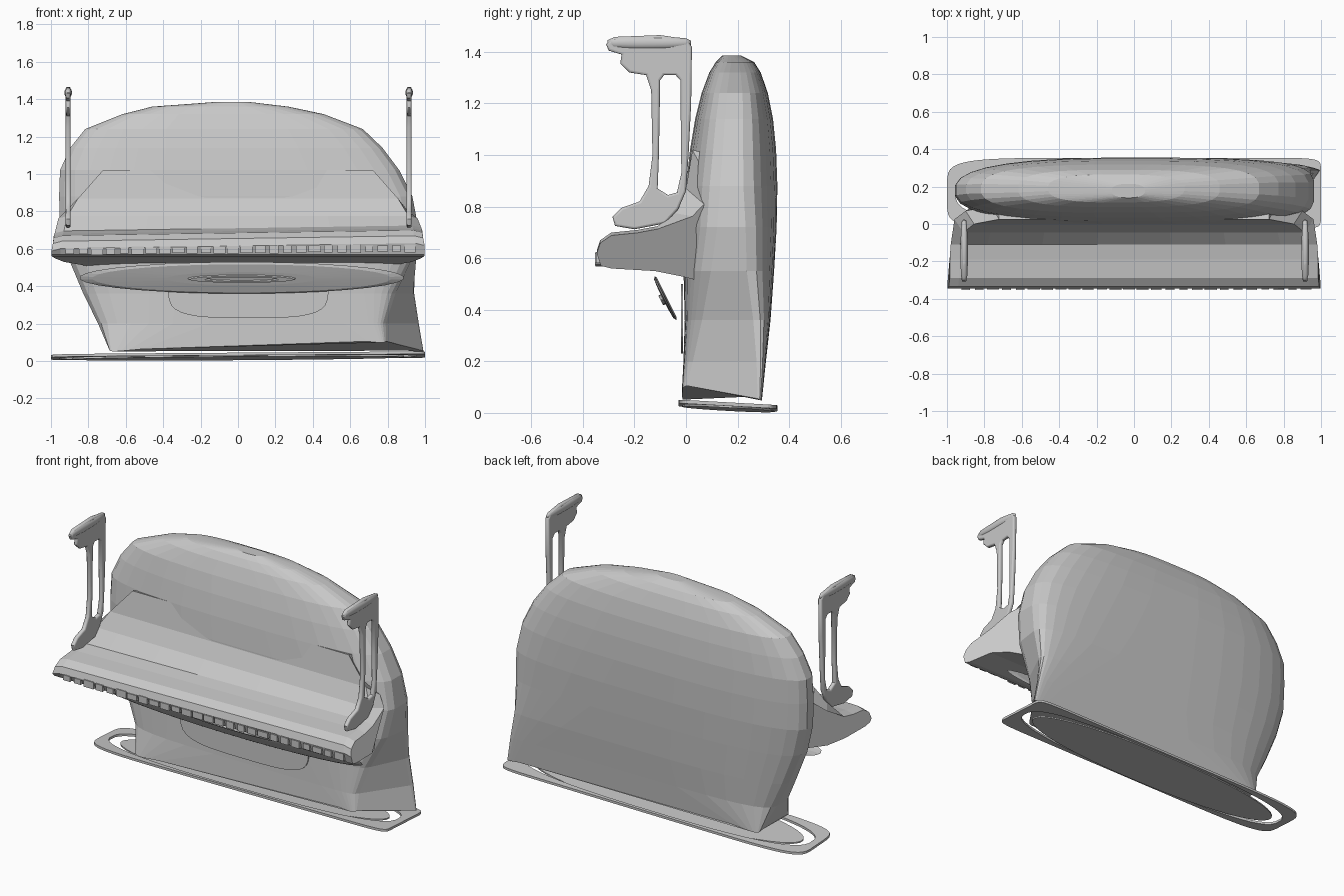
import bpy, bmesh, math, random
from math import cos, sin, pi, radians

cube = bpy.data.objects.get("Cube")
if cube:
    bpy.data.objects.remove(cube, do_unlink=True)
random.seed(4)

grey = bpy.data.materials.new("plain_grey")
grey.use_nodes = True
COLOUR = (0.58, 0.58, 0.58, 1)
grey.diffuse_color = COLOUR
grey.node_tree.nodes["Principled BSDF"].inputs["Base Color"].default_value = COLOUR


def finish(name, bm):
    bmesh.ops.recalc_face_normals(bm, faces=bm.faces)
    mesh = bpy.data.meshes.new(name)
    bm.to_mesh(mesh)
    bm.free()
    mesh.materials.append(grey)
    obj = bpy.data.objects.new(name, mesh)
    bpy.context.collection.objects.link(obj)
    return obj


def loft(name, rings, closed=False):
    """Skin equal-length rings; cap the ends, or join last to first."""
    bm = bmesh.new()
    loops = [[bm.verts.new(p) for p in ring] for ring in rings]
    pairs = list(zip(loops, loops[1:]))
    if closed:
        pairs.append((loops[-1], loops[0]))
    else:
        bm.faces.new(loops[0])
        bm.faces.new(loops[-1])
    for a, b in pairs:
        for i in range(len(a)):
            j = (i + 1) % len(a)
            bm.faces.new((a[i], a[j], b[j], b[i]))
    return finish(name, bm)


def oval(rx, ry, n=2.0, count=32, left=None):
    """Superellipse outline; larger n is squarer, left half may differ."""
    out = []
    for i in range(count):
        c, s = cos(2 * pi * (i + 0.5) / count), sin(2 * pi * (i + 0.5) / count)
        power = left if left and c < 0 else n
        out.append((math.copysign(abs(c) ** (2 / power), c) * rx,
                    math.copysign(abs(s) ** (2 / power), s) * ry))
    return out


# Domed body: z, left x, right x, front y, back y, right and left squareness,
# and how far the right front corner cuts in
layers = [
    (0.045, -0.69, 1.0, -0.015, 0.295, 40, 20, 0.22),
    (0.20, -0.75, 0.985, -0.01, 0.31, 18, 4, 0.22),
    (0.36, -0.83, 0.97, -0.005, 0.328, 9, 3, 0.16),
    (0.55, -0.91, 0.97, -0.01, 0.342, 5, 2.7, 0.05),
    (0.72, -0.955, 0.965, 0.00, 0.352, 4, 2.6, 0),
    (0.88, -0.96, 0.935, 0.00, 0.355, 3.4, 2.6, 0),
    (1.02, -0.955, 0.865, 0.015, 0.35, 3.2, 2.6, 0),
    (1.14, -0.90, 0.775, 0.035, 0.338, 3.2, 2.6, 0),
    (1.24, -0.82, 0.67, 0.06, 0.318, 3.2, 2.8, 0),
    (1.32, -0.62, 0.46, 0.09, 0.29, 3, 3, 0),
    (1.36, -0.46, 0.27, 0.115, 0.265, 2.8, 2.8, 0),
    (1.385, -0.12, 0.06, 0.14, 0.215, 2.4, 2.4, 0),
]
rings = []
for z, x0, x1, y0, y1, n, n_left, tuck in layers:
    ring = []
    for u, v in oval(1, 1, n, 32, n_left):
        x = (x0 + x1) / 2 + u * (x1 - x0) / 2
        if u > 0.5:
            x -= tuck * (1 - v) / 2
        arch = 0.05 * (1 - (u * v) ** 2) if z < 0.1 else 0
        if z < 0.1 and u > 0.6 and v < -0.6:
            arch += 0.05
        ring.append((x, (y0 + y1) / 2 + v * (y1 - y0) / 2, z + arch))
    rings.append(ring)
loft("body", rings)

# Front shelf sweeping up into the body: y, z, half length
shelf_profile = [(-0.29, 0.70, 0.985), (-0.19, 0.71, 0.985), (-0.11, 0.725, 0.98),
                 (-0.045, 0.775, 0.96), (0.0, 0.87, 0.9), (0.025, 1.02, 0.76),
                 (0.1, 1.0, 0.76), (0.1, 0.5, 0.76), (-0.02, 0.53, 0.93),
                 (-0.12, 0.55, 0.98), (-0.29, 0.56, 0.995), (-0.33, 0.57, 0.998),
                 (-0.346, 0.63, 0.998), (-0.333, 0.67, 0.99)]
rings = []
for s in (-1, -0.95, -0.8, -0.5, -0.2, 0.2, 0.5, 0.8, 0.95, 1):
    ring = []
    for y, z, reach in shelf_profile:
        if 0.6 < z < 0.76:
            z -= 0.03 * (1 - s) / 2 + (0.012 if abs(s) == 1 else 0)
        if abs(s) == 1 and z > 0.75:            # ends melt into the body
            y, z = y + 0.07, 0.75 + (z - 0.75) * 0.5
        ring.append((s * reach, y, z))
    rings.append(ring)
loft("shelf", rings)

# Row of small uneven teeth along the shelf lip
bm = bmesh.new()
for i in range(26):
    x = -0.9 + 1.82 * i / 25
    made = bmesh.ops.create_cube(bm, size=1)["verts"]
    bmesh.ops.scale(bm, verts=made, vec=(random.uniform(0.04, 0.068), 0.03,
                                         random.uniform(0.03, 0.045)))
    bmesh.ops.translate(bm, verts=made,
                        vec=(x, random.uniform(-0.339, -0.334), 0.595 + 0.008 * x))
finish("lip_teeth", bm)


# Tilted oval disc below the shelf, with a raised slot in its centre
def tilted(points, out):
    return [(0.02 + x, -0.08 - 0.5 * v - 0.9 * out, 0.445 + v - 0.45 * out)
            for x, v in points]


loft("front_disc", [tilted(oval(rx, rz), out) for rx, rz, out in
                    ((0.80, 0.078, -0.006), (0.87, 0.085, 0.0),
                     (0.80, 0.075, 0.007), (0.4, 0.035, 0.010))])
loft("disc_slot", [tilted(oval(rx, rz), out) for rx, rz, out in
                   ((0.30, 0.022, 0.0), (0.28, 0.018, 0.02),
                    (0.2, 0.011, 0.02), (0.18, 0.009, 0.008))])

# Thin rounded plate on the lower front
loft("lower_plate", [[(0.055 + x * (1 + 0.3 * v), y, 0.365 + v)
                      for x, v in oval(0.43, 0.135, 3.6)]
                     for y in (-0.02, -0.012)])


# Base: an oval sheet inside a squared frame, both tilted
def base(points, lift):
    return [(x, 0.162 + y, 0.026 + lift - 0.055 * y + 0.007 * x) for x, y in points]


inner = oval(0.955, 0.174, 2.7, 48)
outer = oval(1.0, 0.192, 16, 48, left=6)
loft("base_oval", [base(oval(0.89, 0.178, 2.1, 48), h) for h in (-0.012, -0.004)])
loft("base_frame", [base(inner, -0.006), base(outer, -0.006),
                    base(outer, 0.008), base(inner, 0.008)], closed=True)

# Upright end handles: flat outline with a long slot
handle_outline = [(-0.31, 1.43), (-0.28, 1.458), (-0.1, 1.465), (0.0, 1.45),
                  (0.023, 1.42), (0.02, 1.2), (0.01, 1.0), (0.0, 0.86),
                  (-0.03, 0.79), (-0.08, 0.735), (-0.2, 0.712), (-0.275, 0.725),
                  (-0.285, 0.76), (-0.25, 0.795), (-0.18, 0.82), (-0.145, 0.88),
                  (-0.13, 1.0), (-0.135, 1.25), (-0.155, 1.31), (-0.22, 1.32),
                  (-0.255, 1.355), (-0.25, 1.39), (-0.3, 1.405)]
handle_slot = [(-0.1, 1.29), (-0.085, 1.31), (-0.04, 1.31), (-0.022, 1.29),
               (-0.02, 1.1), (-0.018, 0.93), (-0.035, 0.855), (-0.07, 0.845),
               (-0.11, 0.87), (-0.105, 1.0)]


def handle(name, x):
    curve = bpy.data.curves.new(name, "CURVE")
    curve.dimensions = "2D"
    curve.fill_mode = "BOTH"
    curve.extrude, curve.bevel_depth, curve.offset = 0.004, 0.009, -0.009
    curve.bevel_resolution = 2
    for points in (handle_outline, handle_slot):
        spline = curve.splines.new("POLY")
        spline.points.add(len(points) - 1)
        for p, (y, z) in zip(spline.points, points):
            p.co = (y, z, 0, 1)
        spline.use_cyclic_u = True
    obj = bpy.data.objects.new(name, curve)
    obj.location.x = x
    obj.rotation_euler = (radians(90), 0, radians(90))
    curve.materials.append(grey)
    bpy.context.collection.objects.link(obj)
    bpy.ops.object.select_all(action="DESELECT")
    obj.select_set(True)
    bpy.context.view_layer.objects.active = obj
    bpy.ops.object.convert(target="MESH")
    bpy.ops.object.shade_smooth_by_angle(angle=radians(40))
    # Rounded grip along the top
    grip = loft(name + "_grip", [[(x + a * w, y, 1.435 + b * w * 1.3) for a, b in oval(1, 1, 2, 12)]
                                 for y, w in ((-0.305, 0.008), (-0.28, 0.017), (-0.2, 0.021),
                                              (-0.08, 0.02), (0.0, 0.014), (0.02, 0.006))])
    for poly in grip.data.polygons:
        poly.use_smooth = True


handle("right_handle", -0.908)
handle("left_handle", 0.915)
